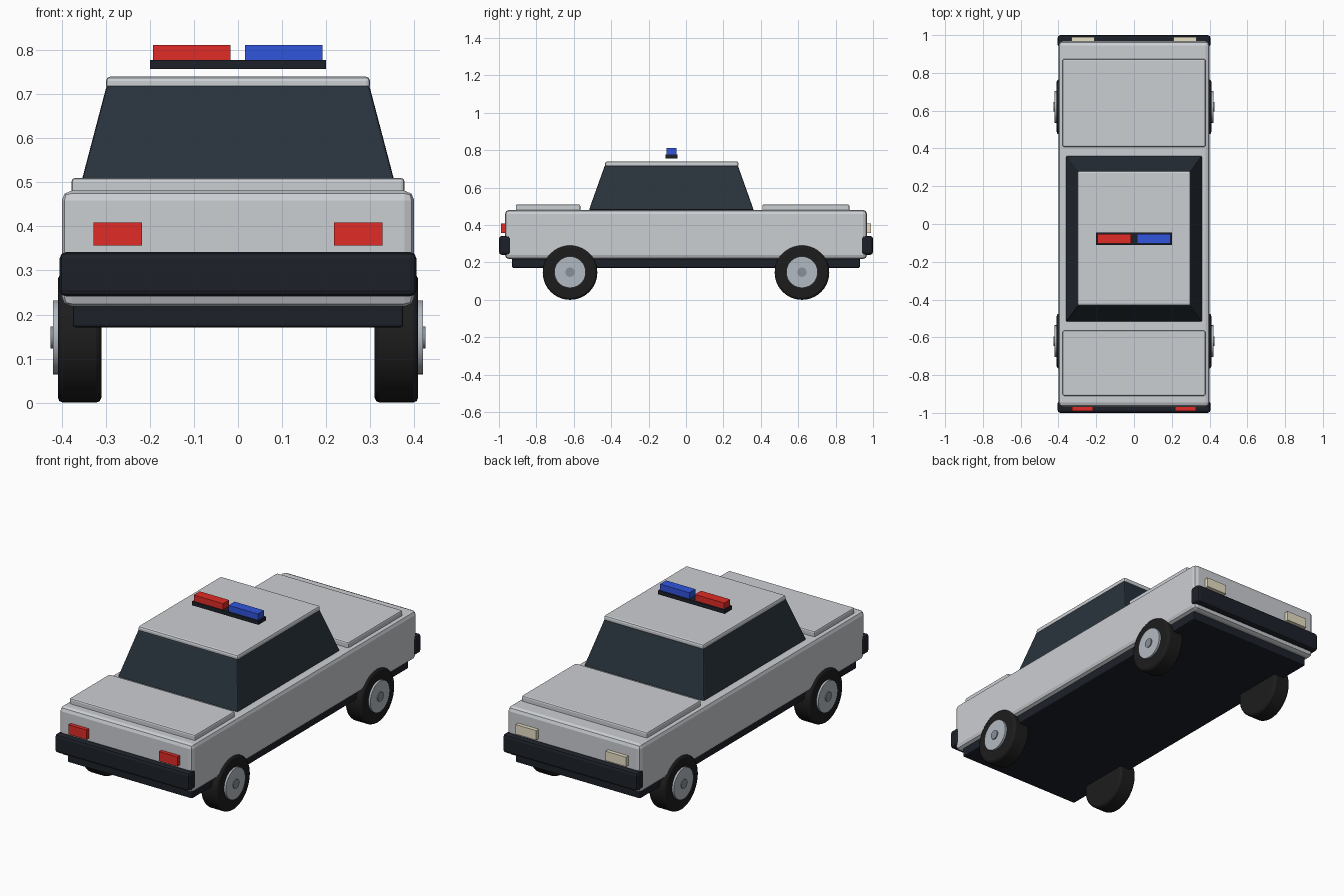
import bpy, bmesh, math

if "Cube" in bpy.data.objects:
    bpy.data.objects.remove(bpy.data.objects["Cube"])

def material(name, rgb):
    m = bpy.data.materials.new(name)
    m.diffuse_color = (*rgb, 1)
    m.use_nodes = True
    m.node_tree.nodes["Principled BSDF"].inputs["Base Color"].default_value = m.diffuse_color
    return m

SILVER = material("silver paint", (0.60, 0.62, 0.65))
DARK = material("dark trim", (0.012, 0.015, 0.022))
GLASS = material("tinted glass", (0.022, 0.032, 0.045))
RUBBER = material("rubber", (0.012, 0.012, 0.012))
RIM = material("rim", (0.45, 0.49, 0.54))
HUB = material("hub", (0.25, 0.28, 0.32))
RED = material("red lens", (0.75, 0.025, 0.02))
BLUE = material("blue lens", (0.03, 0.09, 0.72))
CREAM = material("headlight lens", (0.80, 0.74, 0.56))

def finish(obj, name, mat, bevel=0, segments=2):
    obj.name = name
    obj.data.materials.append(mat)
    if bevel:
        b = obj.modifiers.new("Bevel", "BEVEL")
        b.width, b.segments = bevel, segments
    return obj

def box(name, x, y, z, mat, bevel=0, segments=2, taper=None):
    """Box from (min, max) ranges; taper = (x, y) scale of the top face."""
    lo, hi = zip(x, y, z)
    mid = [(a + b) / 2 for a, b in zip(lo, hi)]
    bpy.ops.mesh.primitive_cube_add(size=1, location=mid)
    obj = bpy.context.object
    for v in obj.data.vertices:
        top = v.co.z > 0
        for i in range(3):
            v.co[i] *= hi[i] - lo[i]
            if taper and top and i < 2:
                v.co[i] *= taper[i]
    return finish(obj, name, mat, bevel, segments)

def disc(name, x, y, z, r, mat, bevel=0):
    """Cylinder along x between the two x values."""
    bpy.ops.mesh.primitive_cylinder_add(
        vertices=40, radius=r, depth=abs(x[1] - x[0]),
        location=((x[0] + x[1]) / 2, y, z), rotation=(0, math.pi / 2, 0))
    obj = bpy.context.object
    bpy.ops.object.shade_smooth_by_angle(angle=math.radians(35))
    return finish(obj, name, mat, bevel)

# Lower body, chassis and lids
box("body", (-0.40, 0.40), (-0.968, 0.968), (0.218, 0.481), SILVER, 0.022)
box("chassis", (-0.375, 0.375), (-0.93, 0.93), (0.171, 0.25), DARK, 0.006)
box("front_lid", (-0.378, 0.378), (-0.91, -0.565), (0.47, 0.51), SILVER, 0.008)
box("rear_lid", (-0.378, 0.378), (0.408, 0.874), (0.47, 0.51), SILVER, 0.008)

# Cabin glass and roof
box("cabin", (-0.361, 0.361), (-0.519, 0.362), (0.48, 0.72), GLASS, 0.006, 2,
    taper=(0.298 / 0.361, 0.355 / 0.4405))
box("roof", (-0.30, 0.30), (-0.432, 0.280), (0.71, 0.74), SILVER, 0.01)

# Light bar floating just above the roof
box("light_bar_base", (-0.20, 0.20), (-0.110, -0.046), (0.757, 0.778), DARK)
box("light_bar_red", (-0.193, -0.017), (-0.104, -0.052), (0.778, 0.812), RED)
box("light_bar_blue", (0.016, 0.192), (-0.104, -0.052), (0.778, 0.812), BLUE)

# Bumpers and lamps at both ends
for end, s, lens, x0, x1 in (("front", -1, RED, 0.218, 0.328),
                             ("rear", 1, CREAM, 0.208, 0.332)):
    box(end + "_bumper", (-0.405, 0.405), sorted((s * 0.936, s * 1.0)),
        (0.241, 0.342), DARK, 0.015)
    for side, m in (("left", -1), ("right", 1)):
        box(f"{end}_lamp_{side}", sorted((m * x0, m * x1)),
            sorted((s * 0.95, s * 0.989)), (0.357, 0.409), lens)

# Wheels
R = 0.146
for end, y in (("front", -0.62), ("rear", 0.62)):
    for side, m in (("left", -1), ("right", 1)):
        tag = f"{end}_{side}"
        disc("tyre_" + tag, (m * 0.31, m * 0.409), y, R, R, RUBBER, 0.012)
        disc("rim_" + tag, (m * 0.36, m * 0.42), y, 0.148, 0.084, RIM)
        disc("hub_" + tag, (m * 0.40, m * 0.425), y, 0.148, 0.025, HUB)
